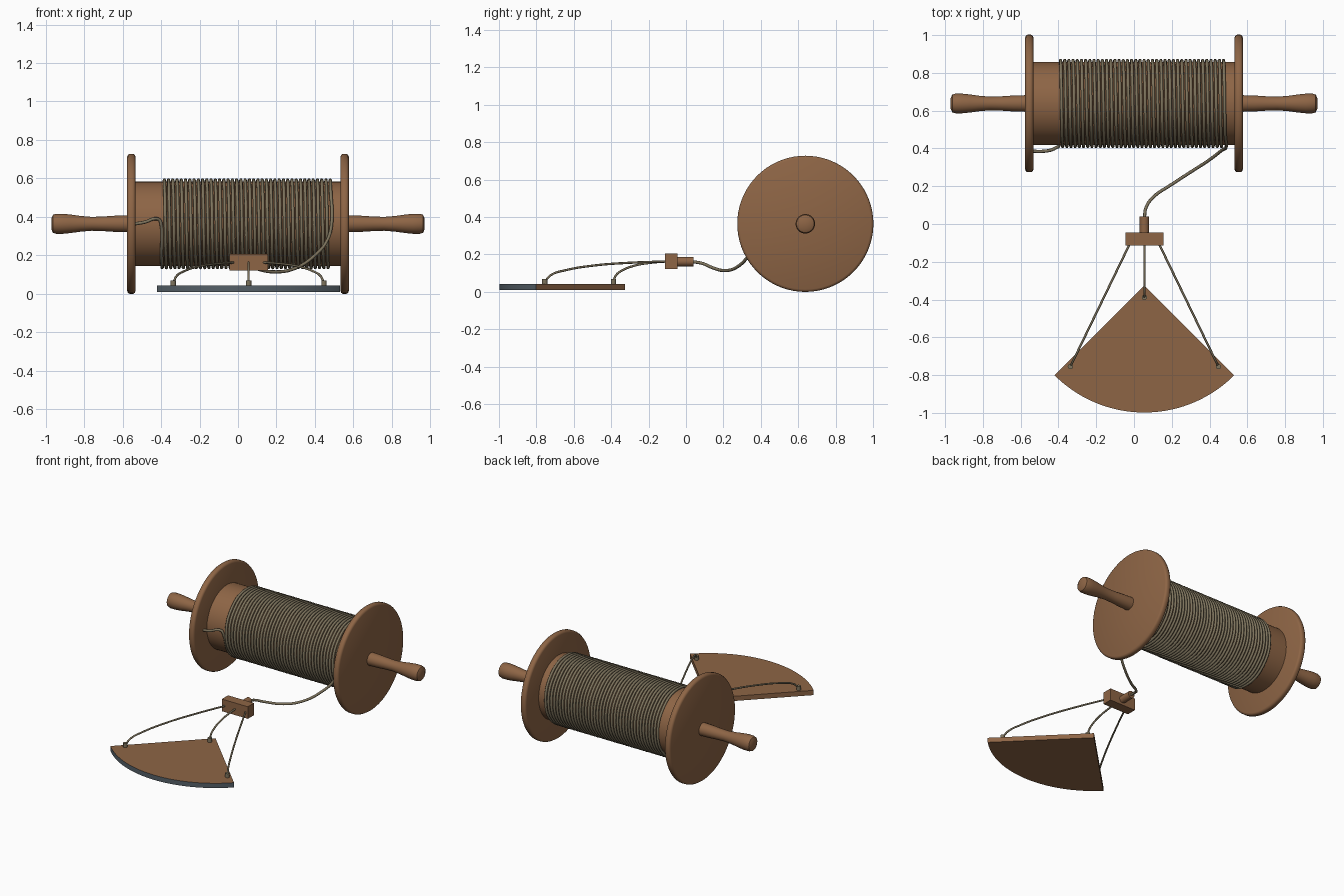
import bpy, bmesh, math
from mathutils import Matrix, Vector

cube = bpy.data.objects.get("Cube")
if cube:
    bpy.data.objects.remove(cube, do_unlink=True)


def material(name, rgb):
    m = bpy.data.materials.new(name)
    m.use_nodes = True
    m.diffuse_color = (*rgb, 1)
    m.node_tree.nodes["Principled BSDF"].inputs["Base Color"].default_value = (*rgb, 1)
    return m


WOOD = material("brown wood", (0.27, 0.13, 0.06))
ROPE = material("hemp rope", (0.21, 0.175, 0.11))
LEAD = material("grey lead", (0.09, 0.115, 0.135))

AXIS = Vector((0, 0.638, 0.364))   # centre line of the reel
COIL_R = 0.228                     # radius of the wound line
MID_X = 0.055                      # centre line of the board and toggle


def finish(name, bm, *mats):
    bmesh.ops.recalc_face_normals(bm, faces=bm.faces)
    mesh = bpy.data.meshes.new(name)
    bm.to_mesh(mesh)
    bm.free()
    for m in mats:
        mesh.materials.append(m)
    mesh.shade_smooth()
    mesh.set_sharp_from_angle(angle=math.radians(35))
    ob = bpy.data.objects.new(name, mesh)
    bpy.context.collection.objects.link(ob)
    return ob


def lathe(name, profile, side=1, segments=48):
    """Turn (x, radius) points around the reel axis."""
    bm = bmesh.new()
    verts = [bm.verts.new((side * x, 0, r)) for x, r in profile]
    edges = [bm.edges.new(pair) for pair in zip(verts, verts[1:])]
    bmesh.ops.spin(bm, geom=verts + edges, cent=(0, 0, 0), axis=(1, 0, 0),
                   angle=math.tau, steps=segments)
    bmesh.ops.remove_doubles(bm, verts=bm.verts, dist=0.0001)
    bmesh.ops.translate(bm, verts=bm.verts, vec=AXIS)
    return finish(name, bm, WOOD)


def cylinder(name, centre, radius, depth, mat, rot=Matrix(), segments=24):
    bm = bmesh.new()
    bmesh.ops.create_cone(bm, cap_ends=True, segments=segments, radius1=radius,
                          radius2=radius, depth=depth,
                          matrix=Matrix.Translation(centre) @ rot)
    return finish(name, bm, mat)


def line(name, points, radius):
    """Round cord running smoothly through the points."""
    cu = bpy.data.curves.new(name, "CURVE")
    cu.dimensions = "3D"
    cu.bevel_depth = radius
    cu.bevel_resolution = 2
    cu.resolution_u = 5
    cu.use_fill_caps = True
    sp = cu.splines.new("BEZIER")
    sp.bezier_points.add(len(points) - 1)
    for bp, p in zip(sp.bezier_points, points):
        bp.co = p
        bp.handle_left_type = bp.handle_right_type = "AUTO"
    cu.materials.append(ROPE)
    ob = bpy.data.objects.new(name, cu)
    bpy.context.collection.objects.link(ob)
    return ob


# Reel: drum, two rounded flanges, two turned handles
lathe("drum", [(-0.54, 0), (-0.54, 0.219), (0.54, 0.219), (0.54, 0)], segments=64)
for side, label in ((1, "left"), (-1, "right")):
    lathe(label + "_flange",
          [(0.533, 0), (0.533, 0.35), (0.537, 0.359), (0.545, 0.364),
           (0.564, 0.364), (0.572, 0.359), (0.576, 0.35), (0.576, 0)], side, 72)
    lathe(label + "_handle",
          [(0.57, 0), (0.57, 0.044), (0.64, 0.042), (0.70, 0.038), (0.76, 0.036),
           (0.82, 0.041), (0.87, 0.048), (0.91, 0.052), (0.945, 0.052),
           (0.962, 0.047), (0.971, 0.028), (0.971, 0)], side, 32)

# Line: loose end, wound coil, then the lead down to the toggle
TURNS, STEPS, X0, X1 = 40, 8, -0.40, 0.485
path = [(-0.535, 0.385, 0.364), (-0.48, 0.385, 0.374),
        (-0.435, 0.393, 0.39), (-0.41, 0.405, 0.385)]
for i in range(TURNS * STEPS + 1):
    t = i / (TURNS * STEPS)
    a = math.tau * TURNS * t
    path.append(AXIS + Vector((X0 + (X1 - X0) * t,
                               -COIL_R * math.cos(a), -COIL_R * math.sin(a))))
path.pop()
path += [(0.487, 0.405, 0.37), (0.465, 0.39, 0.28), (0.40, 0.34, 0.20),
         (0.30, 0.275, 0.134), (0.20, 0.21, 0.114), (0.10, 0.14, 0.13),
         (0.063, 0.085, 0.153), (MID_X, 0.03, 0.162)]
line("wound_line", path, 0.0085)

# Toggle: socket block with a round peg
bm = bmesh.new()
bmesh.ops.create_cube(bm, size=1, matrix=Matrix.Translation((MID_X, -0.079, 0.164))
                      @ Matrix.Diagonal((0.2, 0.068, 0.084, 1)))
finish("toggle_block", bm, WOOD)
cylinder("toggle_peg", (MID_X, -0.005, 0.162), 0.025, 0.09, WOOD,
         Matrix.Rotation(math.pi / 2, 4, "X"))

# Quarter-circle board with a lead-weighted curved edge
APEX, RADIUS, ARC = Vector((MID_X, -0.326, 0.009)), 0.672, 40
bm = bmesh.new()
ring = [bm.verts.new(APEX)]
for i in range(ARC + 1):
    a = math.radians(225 + 90 * i / ARC)
    ring.append(bm.verts.new(APEX + RADIUS * Vector((math.cos(a), math.sin(a), 0))))
base = bm.faces.new(ring)
top = bmesh.ops.extrude_face_region(bm, geom=[base], use_keep_orig=True)
bmesh.ops.translate(bm, vec=(0, 0, 0.033),
                    verts=[v for v in top["geom"] if isinstance(v, bmesh.types.BMVert)])
bmesh.ops.recalc_face_normals(bm, faces=bm.faces)
for f in bm.faces:
    f.material_index = int(f.normal.y < -0.3)
finish("board", bm, WOOD, LEAD)

# Bridle: three cords from the toggle to knots on the board
SAG = [(0, 0.163), (0.3, 0.156), (0.6, 0.141), (0.83, 0.116), (0.95, 0.09), (1, 0.055)]
for label, start_x, end_x, end_y in (("left", 0.13, 0.447, -0.755),
                                     ("right", -0.02, -0.337, -0.755),
                                     ("apex", MID_X, MID_X, -0.388)):
    line(label + "_bridle",
         [(start_x + (end_x - start_x) * t, -0.1 + (end_y + 0.1) * t, z) for t, z in SAG],
         0.006)
    cylinder(label + "_knot", (end_x, end_y, 0.054), 0.014, 0.032, ROPE, segments=12)
